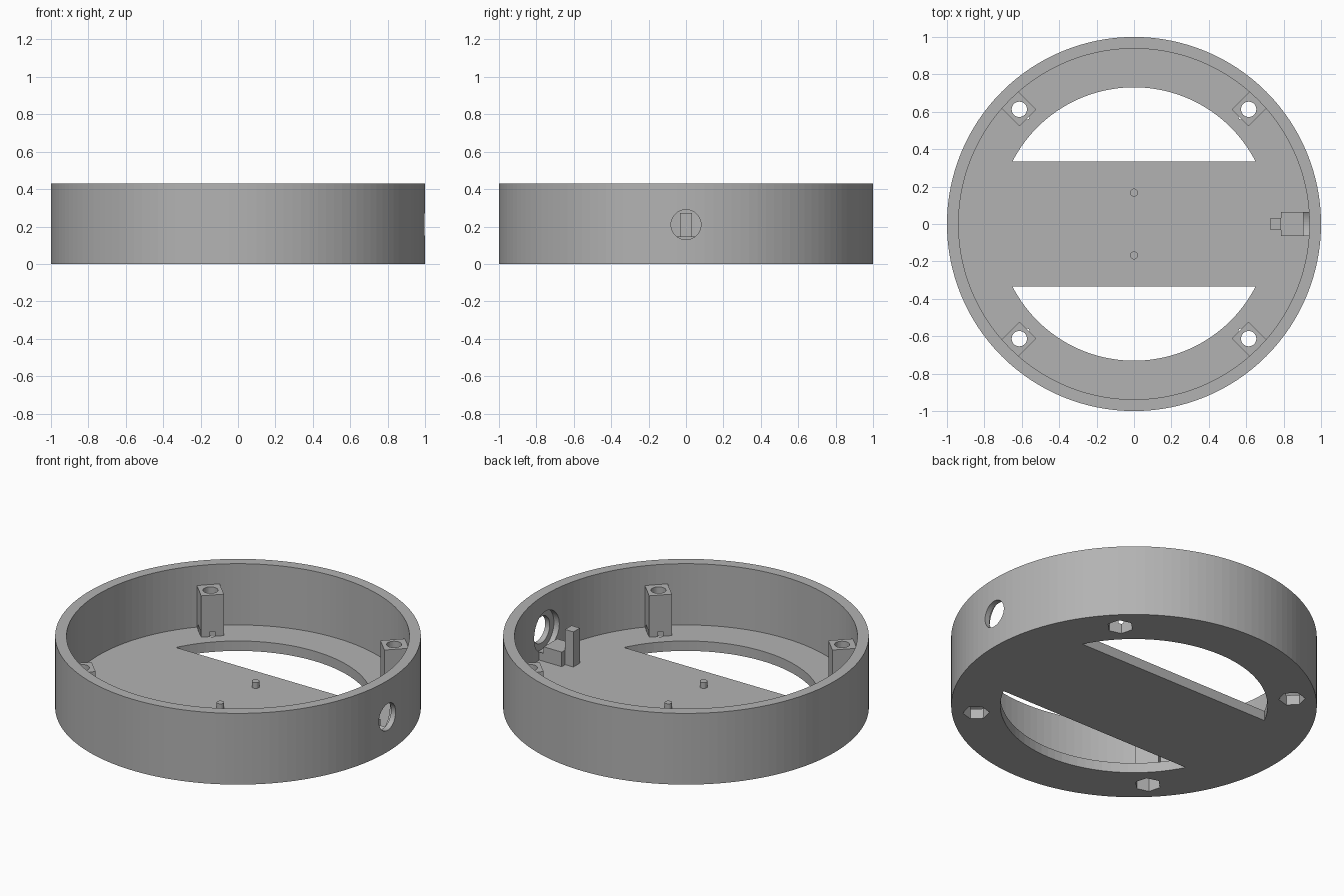
import bpy
from math import radians, cos, sin, pi

if "Cube" in bpy.data.objects:
    bpy.data.objects.remove(bpy.data.objects["Cube"], do_unlink=True)

grey = bpy.data.materials.new("plain grey")
grey.use_nodes = True
colour = (0.45, 0.45, 0.45, 1)
grey.diffuse_color = colour
grey.node_tree.nodes["Principled BSDF"].inputs["Base Color"].default_value = colour

FLOOR, HEIGHT, INNER = 0.06, 0.43, 0.938
HOLE_Z = 0.21


def finish(name):
    obj = bpy.context.object
    obj.name = name
    obj.data.materials.append(grey)
    bpy.ops.object.transform_apply(location=True, rotation=True, scale=True)
    return obj


def cylinder(name, radius, z0, z1, x=0, y=0, sides=96, turn=0):
    bpy.ops.mesh.primitive_cylinder_add(vertices=sides, radius=radius, depth=z1 - z0,
                                        location=(x, y, (z0 + z1) / 2), rotation=(0, 0, turn))
    return finish(name)


def cylinder_x(name, radius, x0, x1, z):
    bpy.ops.mesh.primitive_cylinder_add(vertices=64, radius=radius, depth=x1 - x0,
                                        location=((x0 + x1) / 2, 0, z), rotation=(0, pi / 2, 0))
    return finish(name)


def box(name, x, y, z, turn=0):
    """Box from (low, high) ranges, optionally turned about the z axis through the origin."""
    cx, cy, cz = (sum(r) / 2 for r in (x, y, z))
    pos = (cx * cos(turn) - cy * sin(turn), cx * sin(turn) + cy * cos(turn), cz)
    bpy.ops.mesh.primitive_cube_add(size=1, location=pos, rotation=(0, 0, turn))
    bpy.context.object.scale = [r[1] - r[0] for r in (x, y, z)]
    return finish(name)


def cut(target, cutter):
    mod = target.modifiers.new("cut", 'BOOLEAN')
    mod.operation, mod.solver, mod.object = 'DIFFERENCE', 'EXACT', cutter
    bpy.ops.object.select_all(action='DESELECT')
    bpy.context.view_layer.objects.active = target
    target.select_set(True)
    bpy.ops.object.modifier_apply(modifier=mod.name)


def discard(*objs):
    for obj in objs:
        bpy.data.objects.remove(obj, do_unlink=True)


# Round tray: outer wall and floor
tray = cylinder("round_tray", 1, 0, HEIGHT, sides=128)
hollow = cylinder("hollow_cutter", INNER, FLOOR, HEIGHT + 0.1, sides=128)
cut(tray, hollow)

# Two floor openings either side of the central bridge
openings = cylinder("opening_cutter", 0.731, -0.1, FLOOR + 0.05)
bridge = box("bridge_cutter", (-1, 1), (-0.335, 0.335), (-0.2, 0.3))
cut(openings, bridge)
cut(tray, openings)
discard(hollow, openings, bridge)

# Corner screw posts with through holes and hexagonal nut pockets
for i, side in enumerate(("back_left", "back_right", "front_right", "front_left")):
    angle = radians(45 + 90 * i)
    px, py = 0.867 * cos(angle), 0.867 * sin(angle)
    post = box(side + "_screw_post", (0.802, 0.95), (-0.063, 0.063), (FLOOR - 0.01, 0.31), angle)
    shaft = cylinder("shaft_cutter", 0.041, -0.1, 0.5, px, py, sides=32)
    pocket = cylinder("nut_cutter", 0.073, -0.1, 0.09, px, py, sides=6, turn=angle - pi / 2)
    for cutter in (pocket, shaft):
        cut(tray, cutter)
        cut(post, cutter)
    discard(shaft, pocket)

# Side socket hole, with a wider recess on the inside that also trims the support block
block = box("socket_support_block", (0.785, 0.95), (-0.064, 0.064), (FLOOR - 0.01, 0.148))
recess = cylinder_x("recess_cutter", 0.12, 0.905, 0.966, HOLE_Z)
bore = cylinder_x("bore_cutter", 0.08, 0.92, 1.1, HOLE_Z)
cut(block, recess)
cut(tray, recess)
cut(tray, bore)
discard(recess, bore)
box("socket_stop_post", (0.73, 0.786), (-0.031, 0.031), (FLOOR - 0.01, 0.272))

# Locating pins on the bridge
for name, y in (("back_pin", 0.168), ("front_pin", -0.168)):
    cylinder(name, 0.021, FLOOR - 0.01, FLOOR + 0.035, 0, y, sides=32)
